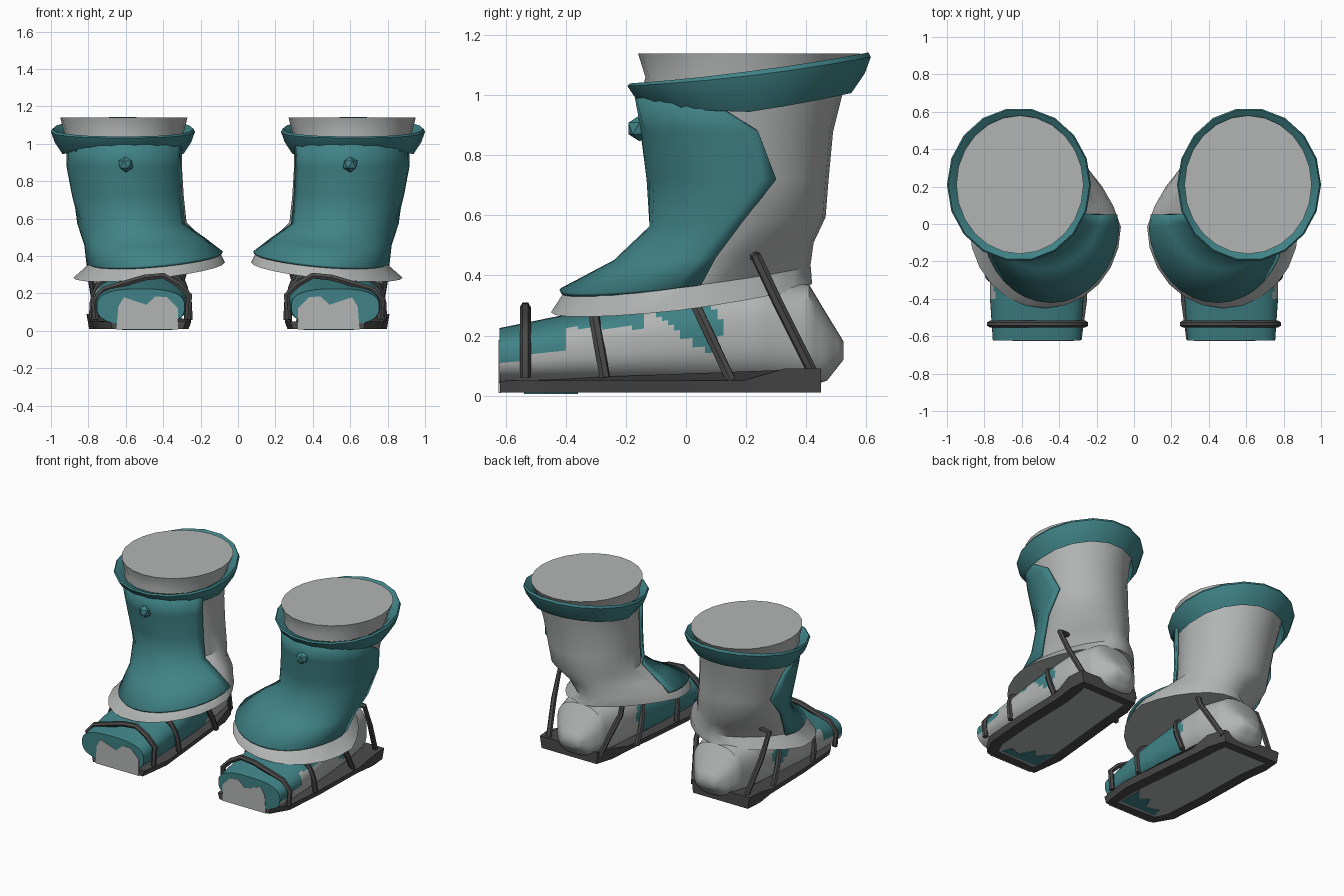
import bpy, bmesh, math

if "Cube" in bpy.data.objects:
    bpy.data.objects.remove(bpy.data.objects["Cube"])


def material(name, rgb):
    m = bpy.data.materials.new(name)
    m.diffuse_color = (*rgb, 1)
    m.use_nodes = True
    m.node_tree.nodes["Principled BSDF"].inputs["Base Color"].default_value = m.diffuse_color
    return m


TEAL = material("teal", (0.05, 0.225, 0.24))
GRAY = material("light gray", (0.45, 0.46, 0.46))
DARK = material("dark gray", (0.068, 0.068, 0.068))


def finish(ob, mats, angle=40):
    """Materials, shading and the mirrored second boot."""
    for m in mats:
        ob.data.materials.append(m)
    bpy.ops.object.select_all(action='DESELECT')
    ob.select_set(True)
    bpy.context.view_layer.objects.active = ob
    bpy.ops.object.shade_smooth_by_angle(angle=math.radians(angle))
    mod = ob.modifiers.new("other_boot", 'MIRROR')
    mod.use_mirror_merge = False
    return ob


def mesh_object(name, bm, mats, angle=40, recalc=True):
    if recalc:
        bmesh.ops.recalc_face_normals(bm, faces=bm.faces)
    me = bpy.data.meshes.new(name)
    bm.to_mesh(me)
    bm.free()
    ob = bpy.data.objects.new(name, me)
    bpy.context.collection.objects.link(ob)
    return finish(ob, mats, angle)


def loft(rings, closed=True, caps=True, loop=False):
    """Skin a list of point rings."""
    bm = bmesh.new()
    rows = [[bm.verts.new(p) for p in r] for r in rings]
    pairs = list(zip(rows, rows[1:]))
    if loop:
        pairs.append((rows[-1], rows[0]))
    for a, b in pairs:
        n = len(a)
        for i in range(n if closed else n - 1):
            j = (i + 1) % n
            bm.faces.new((a[i], a[j], b[j], b[i]))
    if caps:
        bm.faces.new(rows[0][::-1])
        bm.faces.new(rows[-1])
    return bm


def oval(ring, t, grow=0.0):
    """Point at angle t on a tilted oval: z, front, back, inner, outer, slope x, slope y."""
    z, f, b, l, r, sx, sy = ring
    cx, cy = (l + r) / 2, (f + b) / 2
    pinch = 1 - 0.27 * max(0, math.sin(t)) if sx else 1  # flare narrows to the heel
    dx = ((r - l) / 2 + grow) * math.cos(t) * pinch
    dy = ((b - f) / 2 + grow) * math.sin(t)
    return (cx + dx, cy + dy, z + sx * dx + sy * dy)


def circle(n):
    return [2 * math.pi * i / n for i in range(n)]


# Leg with flared skirt at the bottom and open cone at the top
LEG = [
    (0.325, -0.45, 0.42, 0.07, 0.88, -0.10, 0.11),
    (0.395, -0.40, 0.415, 0.10, 0.79, -0.09, 0.10),
    (0.48, -0.22, 0.425, 0.19, 0.80, -0.06, 0.09),
    (0.58, -0.10, 0.465, 0.275, 0.84, 0, 0.05),
    (0.72, -0.11, 0.475, 0.29, 0.865, 0, 0),
    (0.88, -0.13, 0.49, 0.30, 0.895, 0, 0),
    (1.00, -0.15, 0.52, 0.30, 0.92, 0, 0),
    (1.06, -0.135, 0.53, 0.29, 0.93, 0, 0),
    (1.14, -0.16, 0.58, 0.27, 0.95, 0, 0),
]
mesh_object("leg", loft([[oval(r, t) for t in circle(24)] for r in LEG]), [GRAY])

# Shin guard wrapped round the front, pointed on the outer side
OUTER_EDGE = (0.05, 0.10, 0.19, 0.30, 0.24, 0.05)
rows = []
for ring, edge in zip(LEG[1:7], OUTER_EDGE):
    cy, ry = (ring[1] + ring[2]) / 2, (ring[2] - ring[1]) / 2 + 0.02
    t0 = -math.pi - math.asin((0.05 - cy) / ry)
    t1 = math.asin((edge - cy) / ry)
    rows.append([oval(ring, t0 + (t1 - t0) * i / 18, 0.022) for i in range(19)])
guard = mesh_object("shin_guard", loft(rows, closed=False, caps=False), [TEAL], 75, False)
solid = guard.modifiers.new("thickness", 'SOLIDIFY')
solid.thickness = 0.015
solid.offset = -1
guard.modifiers.move(len(guard.modifiers) - 1, 0)

# Tilted collar around the top, slimmer at the front
PROFILE = [(0.86, -0.02), (0.98, 0.01), (1.0, -0.005), (0.95, -0.06), (0.84, -0.125), (0.80, -0.05)]
rows = []
for s, dz in PROFILE:
    rows.append([(0.615 + 0.385 * s * math.cos(t), 0.21 + 0.412 * s * math.sin(t),
                  1.084 + dz * (1 - 0.45 * max(0, -math.sin(t))) + 0.05 * math.sin(t)
                  - 0.014 * math.cos(t) ** 2) for t in circle(18)])
mesh_object("collar", loft(rows, caps=False, loop=True), [TEAL], 35)

# Stud on the shin
bm = bmesh.new()
bmesh.ops.create_icosphere(bm, subdivisions=1, radius=0.043)
bmesh.ops.translate(bm, verts=bm.verts, vec=(0.6, -0.155, 0.89))
mesh_object("stud", bm, [TEAL], 20)

# Foot: y, half width, bottom, top
FOOT = [(-0.62, 0.235, 0.03, 0.225), (-0.40, 0.25, 0.03, 0.27), (-0.2, 0.25, 0.03, 0.31),
        (0.0, 0.24, 0.03, 0.35), (0.25, 0.215, 0.03, 0.39), (0.41, 0.175, 0.03, 0.37),
        (0.47, 0.13, 0.05, 0.27), (0.525, 0.06, 0.12, 0.18)]


def power(v, e):
    return math.copysign(abs(v) ** e, v)


rows = []
for a, b in zip(FOOT, FOOT[1:]):
    steps = max(1, round((b[0] - a[0]) / 0.02))
    for k in range(steps):
        rows.append([u + (v - u) * k / steps for u, v in zip(a, b)])
rows.append(FOOT[-1])
rings = [[(0.52 + w * power(math.cos(t), 0.75), y,
           (lo + hi) / 2 + (hi - lo) / 2 * power(math.sin(t), 0.75)) for t in circle(56)]
         for y, w, lo, hi in rows]
bm = loft(rings)
# Teal wrapping: toe, instep, a patch by the ankle and most of the inner side
for f in bm.faces:
    x, y, z = f.calc_center_median()
    toe = y < -0.4 and z > 0.11 + 0.18 * (y + 0.62)
    instep = -0.4 <= y < -0.13 and z > 0.225
    patch = -0.1 < y < 0.13 - 0.5 * abs(z - 0.22) and z > 0.27 - 0.75 * (y + 0.1)
    inside = x < 0.42 and y < 0.08 and z > 0.06
    f.material_index = 1 if toe or instep or patch or inside else 0
mesh_object("foot", bm, [GRAY, TEAL])

# Teal toe opening with the pale toe tip in it
TOE = [(0.32, 0.008), (0.32, 0.12), (0.38, 0.18), (0.44, 0.185), (0.49, 0.14),
       (0.55, 0.16), (0.61, 0.18), (0.64, 0.13), (0.65, 0.008)]
bm = loft([[(x, y, z) for x, z in TOE] for y in (-0.625, -0.617)])
mesh_object("toe_tip", bm, [GRAY])
bm = loft([[(0.52 + 0.235 * power(math.cos(t), 0.75), y, 0.13 + 0.095 * power(math.sin(t), 0.75))
            for t in circle(40)] for y in (-0.622, -0.615)])
mesh_object("toe_wrap", bm, [TEAL])

# Sole with raised heel and pale underside
OUTLINE = [(0.28, -0.62), (0.68, -0.62), (0.755, -0.5), (0.78, -0.2), (0.79, 0.19),
           (0.81, 0.33), (0.80, 0.45), (0.36, 0.45), (0.32, 0.33), (0.31, 0.19),
           (0.28, -0.1), (0.25, -0.4)]
low = [(0.53 + (x - 0.53) * 0.95, y, 0.01) for x, y in OUTLINE]
high = [(x, y, 0.05 + 0.04 * min(1, max(0, (y - 0.19) / 0.14))) for x, y in OUTLINE]
bm = loft([low, high])
bmesh.ops.recalc_face_normals(bm, faces=bm.faces)
bottom = min(bm.faces, key=lambda f: f.normal.z)
bmesh.ops.inset_region(bm, faces=[bottom], thickness=0.075)
bottom.material_index = 1
mesh_object("sole", bm, [DARK, GRAY], 30)

# Ragged teal patch under the toes
PATCH = [(0.35, -0.54), (0.62, -0.54), (0.60, -0.47), (0.52, -0.50), (0.47, -0.40),
         (0.42, -0.45), (0.35, -0.36)]
bm = loft([[(x, y, z) for x, y in PATCH] for z in (0.006, 0.012)])
mesh_object("under_toe_patch", bm, [TEAL])


# Straps over the foot
def strap(name, points):
    cu = bpy.data.curves.new(name, 'CURVE')
    cu.dimensions = '3D'
    cu.bevel_depth = 0.018
    cu.bevel_resolution = 1
    cu.use_fill_caps = True
    sp = cu.splines.new('POLY')
    sp.points.add(len(points) - 1)
    for p, co in zip(sp.points, points):
        p.co = (*co, 1)
    ob = bpy.data.objects.new(name, cu)
    bpy.context.collection.objects.link(ob)
    bpy.ops.object.select_all(action='DESELECT')
    ob.select_set(True)
    bpy.context.view_layer.objects.active = ob
    bpy.ops.object.convert(target='MESH')
    ob = bpy.context.view_layer.objects.active
    ob.data.materials.clear()
    finish(ob, [DARK], 50)


def arch(y0, y1, z0, z1, half, cx=0.52):
    pts = []
    for i in range(15):
        t = math.pi * i / 14
        h = math.sin(t) ** 0.7 if 0 < i < 14 else 0
        pts.append((cx + half * power(math.cos(t), 0.6), y0 + (y1 - y0) * h, z0 + (z1 - z0) * h))
    return pts


strap("toe_strap", [(0.76, -0.535, 0.06), (0.77, -0.535, 0.16), (0.72, -0.535, 0.22),
                    (0.62, -0.535, 0.25), (0.50, -0.535, 0.285), (0.40, -0.535, 0.295),
                    (0.32, -0.535, 0.25), (0.26, -0.535, 0.19), (0.27, -0.535, 0.06)])
strap("instep_strap", arch(-0.27, -0.315, 0.06, 0.315, 0.26))
strap("ankle_strap", arch(0.15, 0.0, 0.05, 0.37, 0.25))
strap("heel_strap", [(0.75, 0.43, 0.06), (0.79, 0.31, 0.30), (0.80, 0.235, 0.46),
                     (0.55, 0.21, 0.48), (0.30, 0.235, 0.46), (0.29, 0.30, 0.31),
                     (0.36, 0.43, 0.06)])
